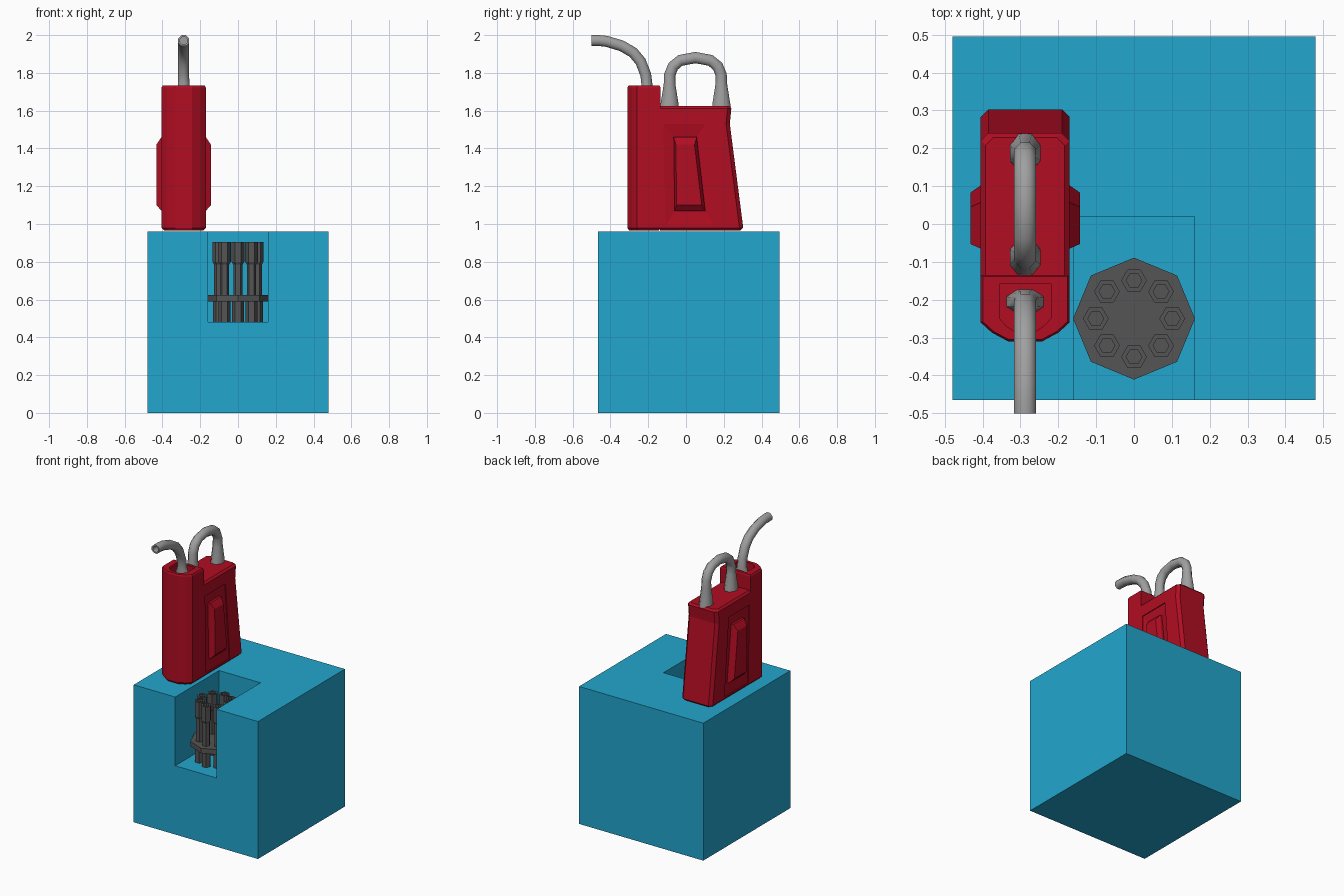
import bpy, bmesh, math
from mathutils import Vector

if "Cube" in bpy.data.objects:
    bpy.data.objects.remove(bpy.data.objects["Cube"])

def material(name, rgb):
    m = bpy.data.materials.new(name)
    m.diffuse_color = (*rgb, 1)
    m.use_nodes = True
    m.node_tree.nodes["Principled BSDF"].inputs["Base Color"].default_value = m.diffuse_color
    return m

BLUE = material("sky blue", (0.016, 0.38, 0.61))
RED = material("fuel red", (0.44, 0.004, 0.016))
GREY = material("light grey", (0.35, 0.35, 0.35))
DARK = material("dark grey", (0.09, 0.09, 0.09))
CX = -0.2875   # centre line of the can

def loft(name, rings, mat, smooth=False):
    """Skin a list of equal-length point rings and cap both ends."""
    bm = bmesh.new()
    vs = [[bm.verts.new(p) for p in r] for r in rings]
    n = len(rings[0])
    for a, b in zip(vs, vs[1:]):
        for i in range(n):
            j = (i + 1) % n
            bm.faces.new((a[i], a[j], b[j], b[i]))
    bm.faces.new(vs[0][::-1])
    bm.faces.new(vs[-1])
    bmesh.ops.recalc_face_normals(bm, faces=bm.faces)
    me = bpy.data.meshes.new(name)
    bm.to_mesh(me)
    bm.free()
    me.materials.append(mat)
    ob = bpy.data.objects.new(name, me)
    bpy.context.collection.objects.link(ob)
    if smooth:
        select(ob)
        bpy.ops.object.shade_smooth_by_angle(angle=math.radians(50))
    return ob

def select(ob):
    bpy.ops.object.select_all(action='DESELECT')
    ob.select_set(True)
    bpy.context.view_layer.objects.active = ob

def cut(ob, cutter):
    m = ob.modifiers.new("cut", 'BOOLEAN')
    m.operation, m.solver, m.object = 'DIFFERENCE', 'EXACT', cutter
    select(ob)
    bpy.ops.object.modifier_apply(modifier=m.name)
    bpy.data.objects.remove(cutter)

def box(name, x0, x1, y0, y1, z0, z1, mat):
    return loft(name, [[(x0, y0, z), (x1, y0, z), (x1, y1, z), (x0, y1, z)]
                       for z in (z0, z1)], mat)

def polygon(x, y, z, r, n, turn=0):
    return [(x + r * math.cos(turn + math.tau * i / n),
             y + r * math.sin(turn + math.tau * i / n), z) for i in range(n)]

def tube(name, path, mat, end=None):
    """Eight-sided pipe in the plane x = CX; path = (y, z, half width x, half width across)."""
    rings = []
    k = 1 / math.cos(math.pi / 8)
    for i, (y, z, rx, rn) in enumerate(path):
        a, b = path[max(i - 1, 0)], path[min(i + 1, len(path) - 1)]
        t = Vector((b[0] - a[0], b[1] - a[1])).normalized()
        ring = []
        for s in range(8):
            w = math.tau * (s + 0.5) / 8
            c, q = rx * k * math.cos(w), rn * k * math.sin(w)
            ring.append((CX + c, y - t.y * q, z + t.x * q))
        rings.append(ring)
    if end:   # hollow mouth
        for depth in (0, end):
            mid = sum((Vector(p) for p in rings[len(path) - 1]), Vector()) / 8
            back = Vector((0, -t.x, -t.y)) * depth
            rings.append([mid + (Vector(p) - mid) * 0.68 + back
                          for p in rings[len(path) - 1]])
    return loft(name, rings, mat, smooth=True)

# block with a notch in the front
block = box("block", -0.48, 0.48, -0.465, 0.495, 0, 0.96, BLUE)
cut(block, box("notch_cutter", -0.16, 0.16, -0.6, 0.02, 0.48, 1.1, BLUE))

# barrel cluster standing in the notch
loft("barrel_plate", [polygon(0, -0.25, z, 0.161, 8) for z in (0.59, 0.625)], DARK)
for i in range(8):
    a = math.tau * i / 8
    x, y = 0.101 * math.cos(a), -0.25 + 0.101 * math.sin(a)
    steps = [(0.48, 0.031), (0.61, 0.031), (0.61, 0.025), (0.785, 0.025),
             (0.80, 0.034), (0.905, 0.034), (0.905, 0.021), (0.85, 0.021)]
    loft(f"barrel_{i + 1}", [polygon(x, y, z, r, 6) for z, r in steps], DARK)

# rear can body, leaning back face and chamfered edges
rings = []
for z, inset, yb in [(0.965, 0.015, 0.287), (0.98, 0, 0.303), (1.53, 0, 0.232),
                     (1.612, 0, 0.24), (1.625, 0.013, 0.228)]:
    h = 0.1175 - inset
    rings.append([(CX + x, y, z) for x, y in
                  [(-h, -0.137), (h, -0.137), (h, yb - 0.02), (h - 0.02, yb),
                   (0.02 - h, yb), (-h, yb - 0.02)]])
body = loft("can_body", rings, RED)

# side panels: sloped recess with a raised bar in it
OUTER = [(-0.12, 1.53), (0.105, 1.53), (0.153, 0.99), (-0.108, 0.99)]
INNER = [(-0.065, 1.46), (0.057, 1.46), (0.102, 1.07), (-0.06, 1.07)]
TOP = [(-0.053, 1.42), (0.045, 1.42), (0.083, 1.10), (-0.05, 1.10)]
for side, label in ((-1, "left"), (1, "right")):
    def ring(pts, off):
        return [(CX + side * (0.1175 + off), y, z) for y, z in pts]
    cut(body, loft("panel_cutter", [ring(INNER, -0.016), ring(OUTER, -0.006),
                                    ring(OUTER, 0.02)], RED))
    loft(f"panel_bar_{label}", [ring(INNER, -0.025), ring(INNER, 0),
                                ring(TOP, 0.027)], RED)

# taller front column with a pocket for the spout
half = [(0.1175, -0.135), (0.1175, -0.26), (0.088, -0.287), (0.045, -0.31)]
outline = half + [(-x, y) for x, y in reversed(half)]
loft("can_front", [[(CX + x * sx, -0.22 + (y + 0.22) * sy, z) for x, y in outline]
                   for z, sx, sy in [(0.965, 0.88, 0.9), (0.98, 1, 1), (1.722, 1, 1),
                                     (1.732, 0.95, 0.95), (1.732, 0.58, 0.72),
                                     (1.66, 0.58, 0.72)]], RED)

# spout
tube("spout", [(-0.205, 1.655, 0.05, 0.032), (-0.207, 1.74, 0.03, 0.029),
               (-0.213, 1.79, 0.029, 0.029), (-0.24, 1.86, 0.029, 0.029),
               (-0.28, 1.908, 0.029, 0.029), (-0.34, 1.943, 0.029, 0.029),
               (-0.42, 1.967, 0.029, 0.029), (-0.46, 1.971, 0.029, 0.029),
               (-0.5, 1.971, 0.029, 0.029)],
     GREY, end=0.08)

# carry handle with flared feet
arch = [(0.138, 1.615, 0.041, 0.05), (0.137, 1.645, 0.04, 0.046),
        (0.137, 1.74, 0.03, 0.031), (0.136, 1.79, 0.029, 0.03),
        (0.118, 1.835, 0.029, 0.03), (0.08, 1.866, 0.029, 0.03)]
mid = [(0, 1.881, 0.029, 0.03)]
path = [(-y, z, a, b) for y, z, a, b in arch] + mid + arch[::-1]
tube("handle", [(y + 0.05, z, a, b) for y, z, a, b in path], GREY)
